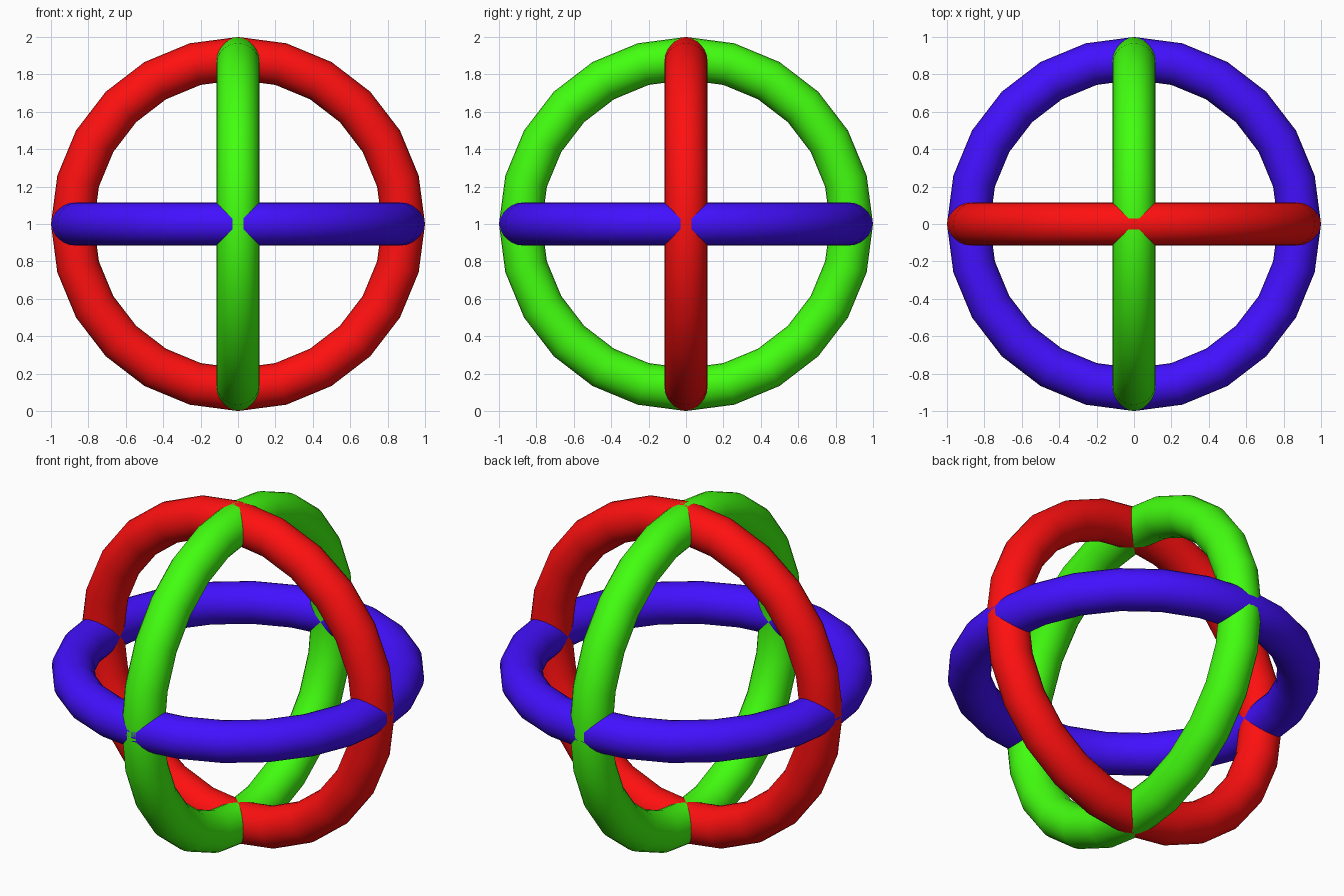
import bpy
from math import pi

if "Cube" in bpy.data.objects:
    bpy.data.objects.remove(bpy.data.objects["Cube"])

TUBE = 0.115          # tube radius
RING = 1.0 - TUBE     # centre-line radius, outer radius is 1


def ring(name, rotation, colour):
    bpy.ops.mesh.primitive_torus_add(
        major_radius=RING, minor_radius=TUBE,
        major_segments=24, minor_segments=24,
        location=(0, 0, 1), rotation=rotation)
    obj = bpy.context.object
    obj.name = name
    bpy.ops.object.shade_smooth_by_angle(angle=pi / 6)
    mat = bpy.data.materials.new(name + "_colour")
    mat.diffuse_color = (*colour, 1)
    mat.use_nodes = True
    mat.node_tree.nodes["Principled BSDF"].inputs["Base Color"].default_value = mat.diffuse_color
    obj.data.materials.append(mat)


# Three interlocking great-circle rings, one per axis plane
ring("front_ring", (pi / 2, 0, 0), (1.0, 0.005, 0.005))
ring("side_ring", (0, pi / 2, 0), (0.055, 1.0, 0.005))
ring("level_ring", (0, 0, 0), (0.055, 0.005, 1.0))
